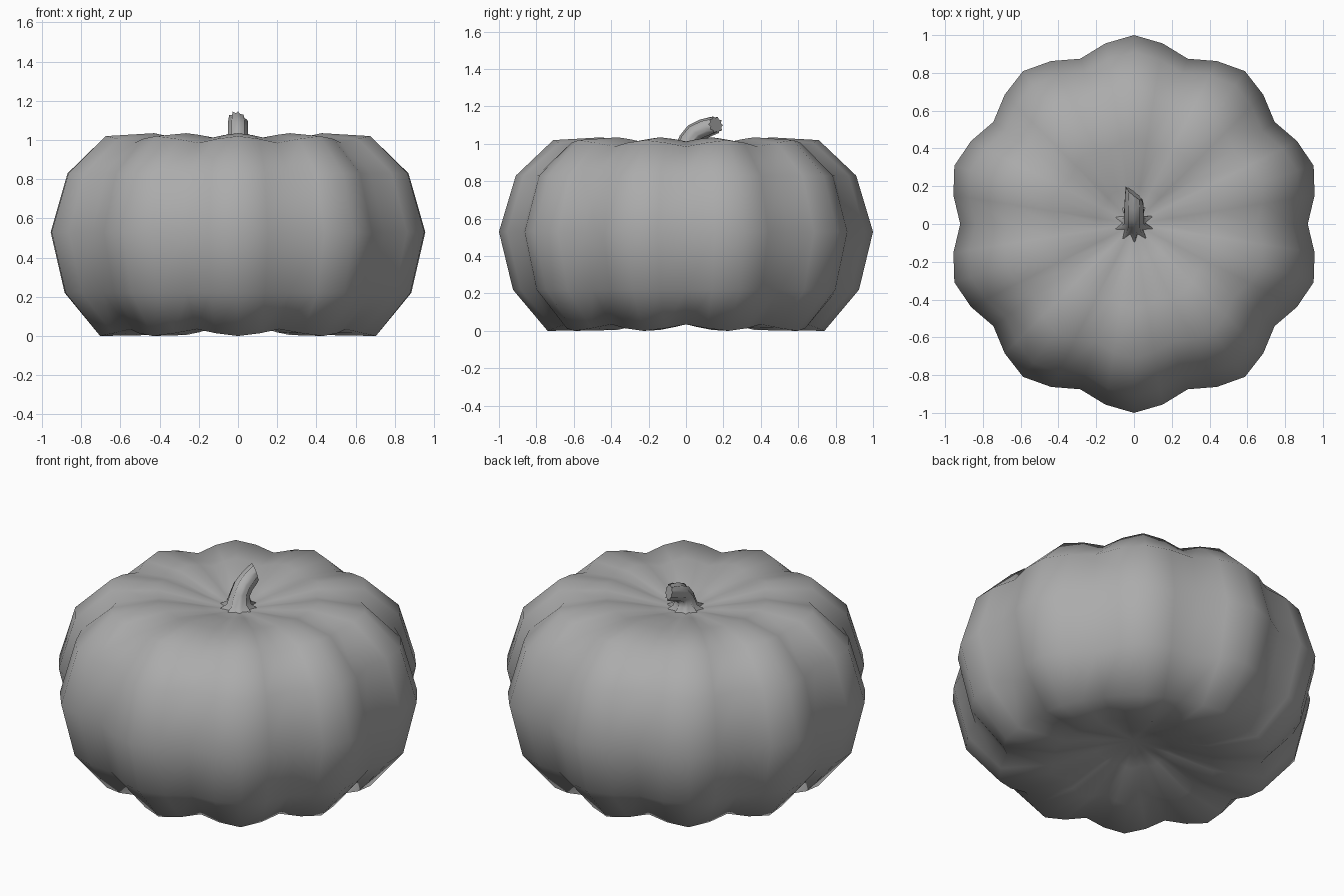
import bpy
import bmesh
from math import sin, cos, pi, radians

old = bpy.data.objects.get("Cube")
if old:
    bpy.data.objects.remove(old, do_unlink=True)

GREY = (0.41, 0.41, 0.41, 1)
grey = bpy.data.materials.new("plain grey")
grey.use_nodes = True
grey.diffuse_color = GREY
grey.node_tree.nodes["Principled BSDF"].inputs["Base Color"].default_value = GREY


def bridge(bm, lower, upper):
    """Join two rings of vertices with quads."""
    n = len(lower)
    for i in range(n):
        k = (i + 1) % n
        bm.faces.new((lower[i], lower[k], upper[k], upper[i]))


def finish(bm, name):
    """Turn the bmesh into a grey object."""
    bmesh.ops.recalc_face_normals(bm, faces=bm.faces)
    mesh = bpy.data.meshes.new(name)
    bm.to_mesh(mesh)
    bm.free()
    mesh.materials.append(grey)
    obj = bpy.data.objects.new(name, mesh)
    bpy.context.collection.objects.link(obj)


# Ribbed body: ridge profile as radius, height and height shift in the grooves
LOBES = 10
SEGMENTS = LOBES * 4
profile = [(0.2, 0.09, 0.01), (0.45, 0.005, 0.035), (0.74, 0.0, 0.035),
           (0.925, 0.22, 0.0), (1.0, 0.53, 0.0), (0.91, 0.83, 0.0),
           (0.71, 1.02, -0.035), (0.45, 1.035, -0.022), (0.2, 0.985, -0.015)]
groove = (0.0, 0.4, 1.0, 0.4)

bm = bmesh.new()
rings = []
for r, z, dz in profile:
    ring = []
    for j in range(SEGMENTS):
        a = pi / 2 + 2 * pi * j / SEGMENTS
        w = groove[j % 4]
        rr = r * (1 - 0.08 * w)
        ring.append(bm.verts.new((rr * cos(a), rr * sin(a), z + dz * w)))
    rings.append(ring)
for lower, upper in zip(rings, rings[1:]):
    bridge(bm, lower, upper)
for ring, height in ((rings[0], 0.15), (rings[-1], 0.94)):
    pole = bm.verts.new((0, 0, height))
    for j in range(SEGMENTS):
        bm.faces.new((ring[j], ring[(j + 1) % SEGMENTS], pole))
for f in bm.faces:
    f.smooth = True
finish(bm, "pumpkin_body")

# Fluted stem: y, z, outer radius, inner radius, lean in degrees
path = [(0.005, 0.95, 0.125, 0.06, 0), (0.008, 0.98, 0.068, 0.052, 0),
        (0.018, 1.025, 0.055, 0.042, 20), (0.05, 1.06, 0.055, 0.042, 45),
        (0.1, 1.083, 0.053, 0.041, 62), (0.16, 1.102, 0.047, 0.036, 72)]
bm = bmesh.new()
rings = []
for i, (y, z, outer, inner, lean) in enumerate(path):
    t = radians(lean)
    slant = -0.8 if i == len(path) - 1 else 0
    ring = []
    for j in range(2 * LOBES):
        a = pi / 2 + pi * j / LOBES
        r = inner if j % 2 else outer
        u, v = r * cos(a), r * sin(a)
        s = slant * u
        ring.append(bm.verts.new((u, y + v * cos(t) + s * sin(t),
                                  z - v * sin(t) + s * cos(t))))
    rings.append(ring)
for lower, upper in zip(rings, rings[1:]):
    bridge(bm, lower, upper)
for f in bm.faces:
    f.smooth = True
# Flat cut end
bm.faces.new(rings[-1])
finish(bm, "stem")
